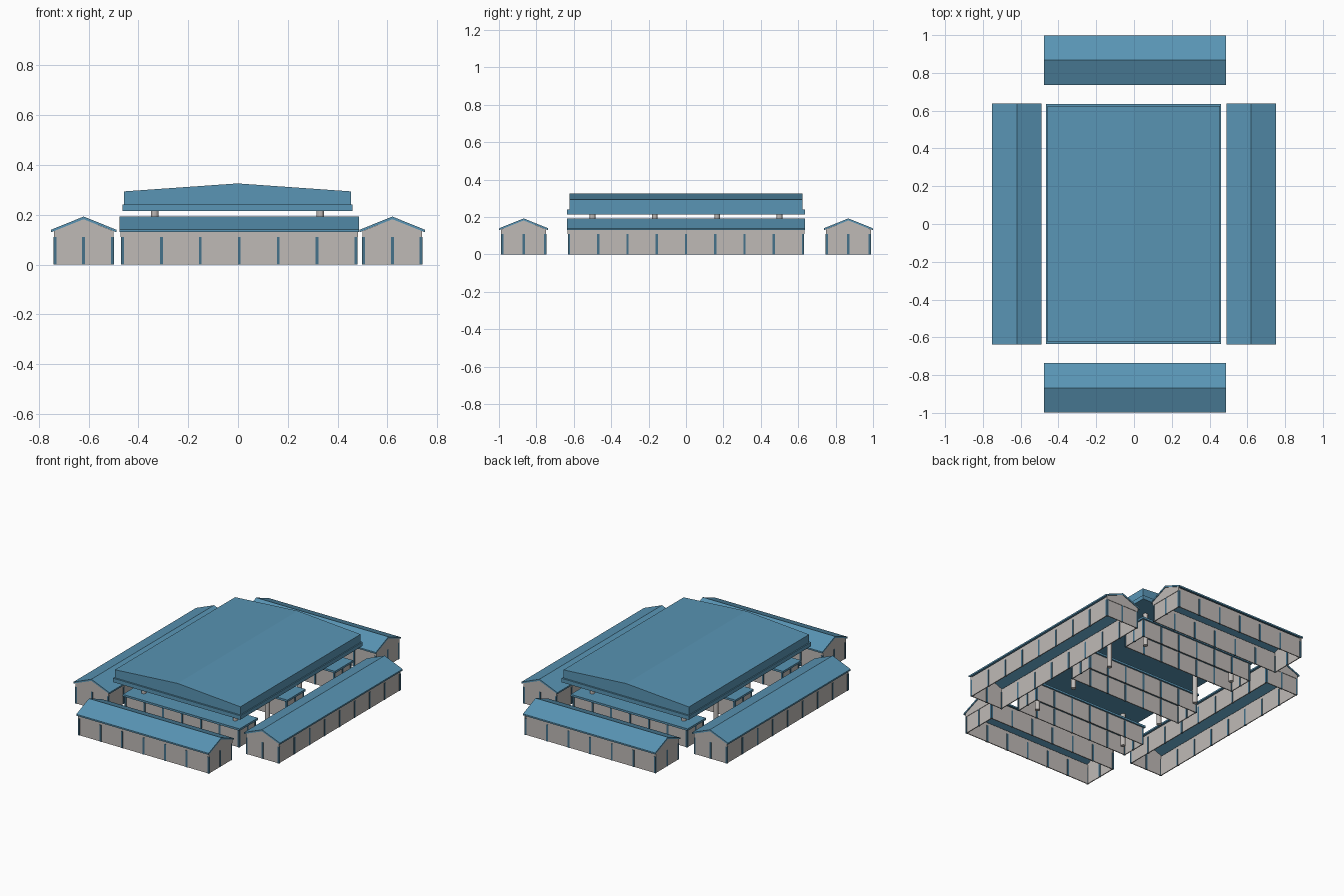
import bpy, bmesh
from math import radians
from mathutils import Matrix, Vector

cube = bpy.data.objects.get("Cube")
if cube:
    bpy.data.objects.remove(cube, do_unlink=True)


def material(name, rgb):
    m = bpy.data.materials.new(name)
    m.use_nodes = True
    m.diffuse_color = (*rgb, 1)
    m.node_tree.nodes["Principled BSDF"].inputs["Base Color"].default_value = (*rgb, 1)
    return m


ROOF = material("roof blue", (0.10, 0.30, 0.46))
POST = material("post blue", (0.06, 0.17, 0.26))
WALL = material("plaster grey", (0.52, 0.49, 0.47))


def finish(name, bm, mat, place):
    bmesh.ops.recalc_face_normals(bm, faces=bm.faces)
    mesh = bpy.data.meshes.new(name)
    bm.to_mesh(mesh)
    bm.free()
    mesh.materials.append(mat)
    ob = bpy.data.objects.new(name, mesh)
    ob.matrix_world = place
    bpy.context.collection.objects.link(ob)
    return ob


def add_box(bm, lo, hi):
    lo, hi = Vector(lo), Vector(hi)
    m = Matrix.Translation((lo + hi) / 2) @ Matrix.Diagonal((*(hi - lo), 1))
    bmesh.ops.create_cube(bm, size=1, matrix=m)


def add_prism(bm, profile, y0, y1):
    """Extrude an (x, z) profile along y."""
    face = bm.faces.new([bm.verts.new((x, y0, z)) for x, z in profile])
    out = bmesh.ops.extrude_face_region(bm, geom=[face])["geom"]
    moved = [v for v in out if isinstance(v, bmesh.types.BMVert)]
    bmesh.ops.translate(bm, verts=moved, vec=(0, y1 - y0, 0))


def wall_ring(name, hx, hy, top, place, t=0.006):
    bm = bmesh.new()
    for s in (-1, 1):
        a, b = sorted((s * hx, s * (hx - t)))
        add_box(bm, (a, -hy, 0), (b, hy, top))
        a, b = sorted((s * hy, s * (hy - t)))
        add_box(bm, (t - hx, a, 0), (hx - t, b, top))
    return finish(name, bm, WALL, place)


def post_ring(name, hx, hy, nx, ny, top, place, r=0.006):
    spots = set()
    for s in (-1, 1):
        spots |= {(round(-hx + 2 * hx * i / nx, 4), s * hy) for i in range(nx + 1)}
        spots |= {(s * hx, round(-hy + 2 * hy * i / ny, 4)) for i in range(ny + 1)}
    bm = bmesh.new()
    for x, y in sorted(spots):
        add_box(bm, (x - r, y - r, 0), (x + r, y + r, top))
    return finish(name, bm, POST, place)


def gabled_hall(name, length, bays, place):
    """Long hall with its ridge along local y."""
    h = length / 2
    wall_ring(name + "_walls", 0.118, h - 0.007, 0.13, place)
    post_ring(name + "_posts", 0.115, h - 0.011, 2, bays, 0.11, place)
    # gable ends
    bm = bmesh.new()
    gable = [(-0.12, 0.11), (0.12, 0.11), (0.12, 0.134), (0, 0.182), (-0.12, 0.134)]
    for s in (-1, 1):
        add_prism(bm, gable, s * (h - 0.012), s * (h - 0.004))
    finish(name + "_gables", bm, WALL, place)
    # folded roof sheet
    bm = bmesh.new()
    add_prism(bm, [(-0.131, 0.13), (-0.131, 0.14), (0, 0.193), (0.131, 0.14),
                   (0.131, 0.13), (0, 0.182)], -h, h)
    finish(name + "_roof", bm, ROOF, place)


# Perimeter halls
for side, s in (("left", 1), ("right", -1)):
    gabled_hall(side + "_hall", 1.274, 8, Matrix.Translation((s * 0.62, 0, 0)))
for side, s in (("front", -1), ("back", 1)):
    place = Matrix.Translation((0.005, s * 0.868, 0)) @ Matrix.Rotation(radians(90), 4, "Z")
    gabled_hall(side + "_hall", 0.962, 6, place)

# Stall rows under the canopy
for side, y in (("front", -0.495), ("middle", 0), ("back", 0.495)):
    place = Matrix.Translation((0, y, 0))
    name = side + "_stalls"
    wall_ring(name + "_walls", 0.415, 0.085, 0.115, place)
    post_ring(name + "_posts", 0.411, 0.082, 6, 2, 0.11, place)
    bm = bmesh.new()
    add_box(bm, (-0.425, -0.095, 0.115), (0.425, 0.095, 0.128))
    finish(name + "_roof", bm, ROOF, place)

# Central canopy with its wider lower band
here = Matrix.Translation((-0.002, 0, 0))
bm = bmesh.new()
add_prism(bm, [(-0.456, 0.24), (0.456, 0.24), (0.456, 0.294), (0, 0.326),
               (-0.456, 0.294)], -0.624, 0.624)
finish("canopy_roof", bm, ROOF, here)
bm = bmesh.new()
add_box(bm, (-0.463, -0.635, 0.215), (0.463, 0.635, 0.241))
finish("canopy_band", bm, ROOF, here)

# Canopy columns
bm = bmesh.new()
for x in (-0.333, 0.333):
    for i in range(4):
        spot = Matrix.Translation((x, -0.5 + i / 3, 0.108))
        bmesh.ops.create_cone(bm, cap_ends=True, segments=12, radius1=0.015,
                              radius2=0.015, depth=0.216, matrix=spot)
finish("canopy_columns", bm, WALL, here)
